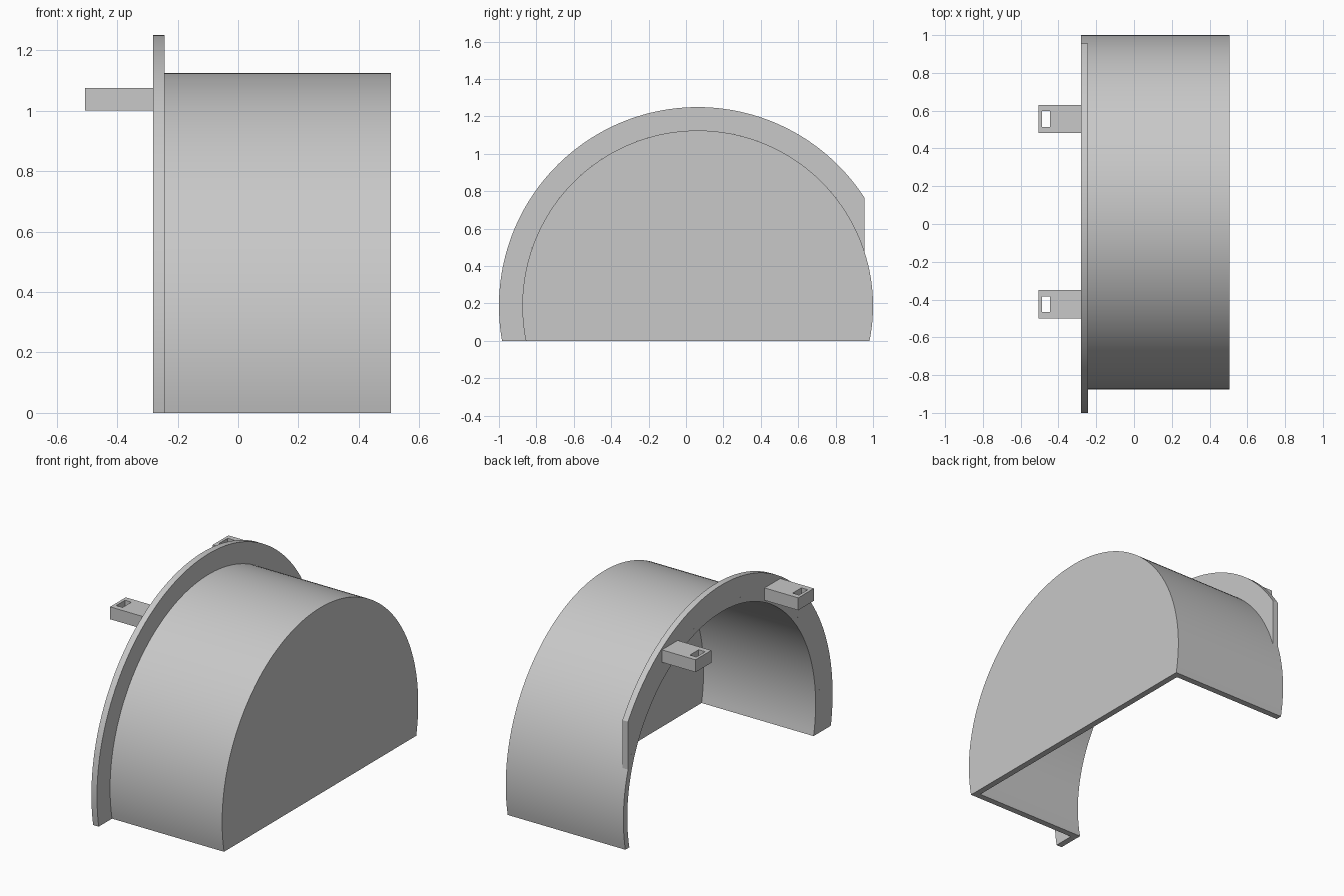
import bpy, bmesh, math

if "Cube" in bpy.data.objects:
    bpy.data.objects.remove(bpy.data.objects["Cube"], do_unlink=True)

grey = bpy.data.materials.new("plain grey")
grey.use_nodes = True
colour = (0.58, 0.58, 0.58, 1)
grey.diffuse_color = colour
grey.node_tree.nodes["Principled BSDF"].inputs["Base Color"].default_value = colour

# Shared dimensions
CY, CZ = 0.0625, 0.1875          # arch centre
WALL = 0.0375
R_DRUM, R_FLANGE = 0.9375, 1.0625
R_IN = R_DRUM - WALL
X_TAB, X_OPEN, X_CLOSED = -0.506, -0.281, 0.506
Y_CUT = 0.955                    # flat trim on the flange
STEPS = 96


def arc(x, r, trim=None):
    """Arch running from the ground (or the flat trim) over to the other foot."""
    dip = math.asin(CZ / r)
    start = -dip if trim is None else math.acos((trim - CY) / r)
    end = math.pi + dip
    angles = [start + (end - start) * i / STEPS for i in range(STEPS + 1)]
    return [(x, CY + r * math.cos(a), CZ + r * math.sin(a)) for a in angles]


def rectangle(x0, x1, y0, y1, z):
    return [(x0, y0, z), (x1, y0, z), (x1, y1, z), (x0, y1, z)]


def loft(name, rows, skip=(), closed=False):
    """Join four rows in a cycle; skipped bands stay open for flat plates."""
    bm = bmesh.new()
    v = [[bm.verts.new(p) for p in row] for row in rows]
    n = len(rows[0])
    for k in range(4):
        a, b = v[k], v[(k + 1) % 4]
        if k in skip:
            bm.faces.new(a)
            bm.faces.new(b)
            continue
        for i in range(n if closed else n - 1):
            j = (i + 1) % n
            bm.faces.new((a[i], a[j], b[j], b[i]))
    if skip:      # U-shaped rim along the ground
        bm.faces.new([v[k][0] for k in (2, 3, 0, 1)] + [v[k][-1] for k in (1, 0, 3, 2)])
    elif not closed:
        bm.faces.new([row[0] for row in v])
        bm.faces.new([row[-1] for row in v])
    bmesh.ops.recalc_face_normals(bm, faces=bm.faces)
    mesh = bpy.data.meshes.new(name)
    bm.to_mesh(mesh)
    bm.free()
    mesh.materials.append(grey)
    obj = bpy.data.objects.new(name, mesh)
    bpy.context.collection.objects.link(obj)
    bpy.ops.object.select_all(action='DESELECT')
    obj.select_set(True)
    bpy.context.view_layer.objects.active = obj
    bpy.ops.object.shade_smooth_by_angle(angle=math.radians(30))
    return obj


# Hollow half drum with one closed end
loft("drum_shell", [arc(X_OPEN, R_DRUM), arc(X_CLOSED, R_DRUM),
                    arc(X_CLOSED - WALL, R_IN), arc(X_OPEN, R_IN)], skip=(1,))

# Flange around the open end, trimmed flat at the back
loft("flange", [arc(X_OPEN, R_FLANGE, Y_CUT), arc(X_OPEN + WALL, R_FLANGE, Y_CUT),
                arc(X_OPEN + WALL, R_DRUM, Y_CUT), arc(X_OPEN, R_DRUM, Y_CUT)])
flange = bpy.data.objects["flange"]
# Front foot is full length; back end stops at the trim

# Slotted mounting tabs
for name, y in (("back_tab", 0.556), ("front_tab", -0.425)):
    outer = (X_TAB, X_OPEN, y - 0.075, y + 0.075)
    slot = (-0.488, -0.445, y - 0.042, y + 0.042)
    loft(name, [rectangle(*outer, 1.075), rectangle(*outer, 1.0),
                rectangle(*slot, 1.0), rectangle(*slot, 1.075)], closed=True)
